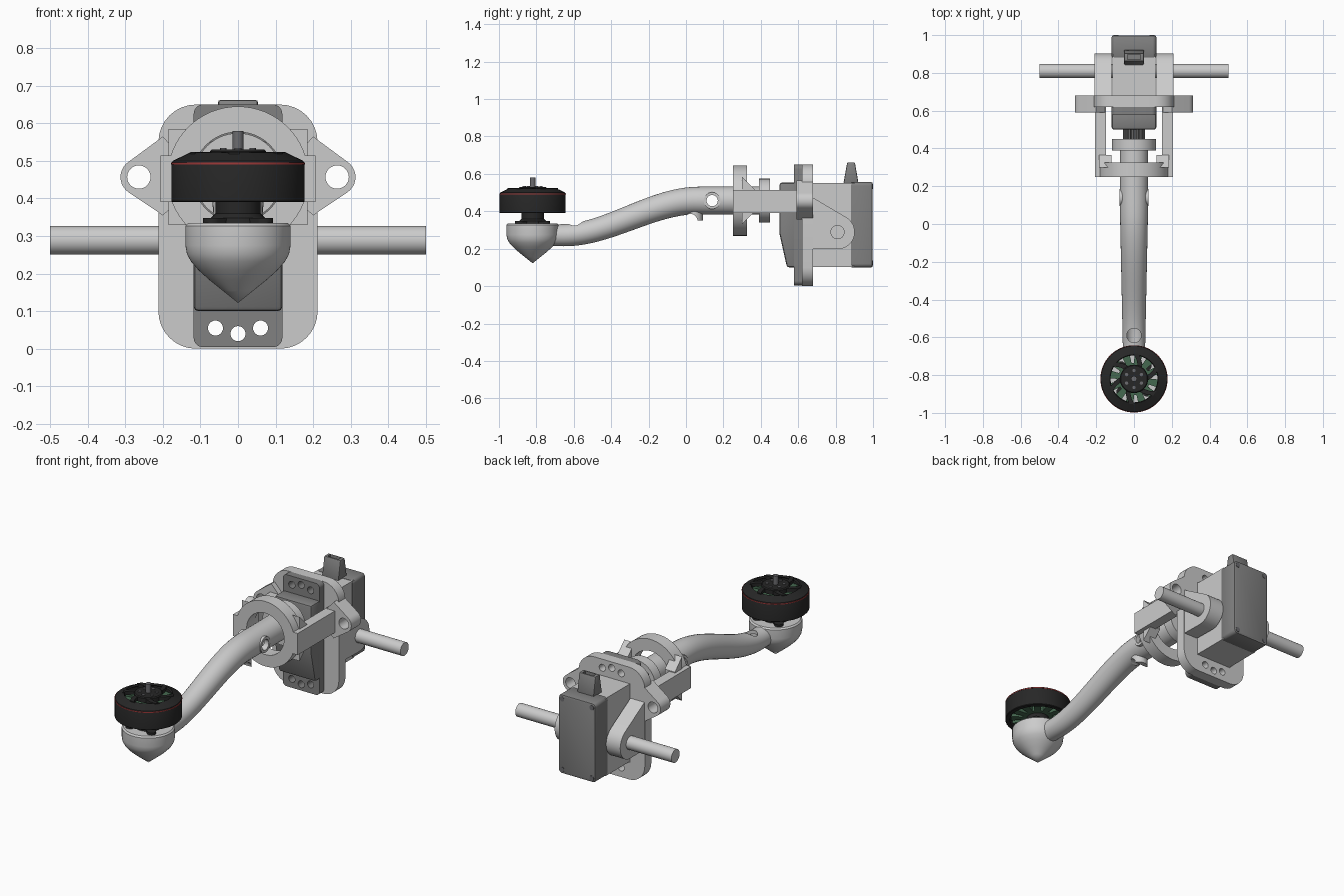
import bpy, bmesh
from math import sin, cos, pi, atan, radians
from mathutils import Vector
from mathutils.geometry import convex_hull_2d

if "Cube" in bpy.data.objects:
    bpy.data.objects.remove(bpy.data.objects["Cube"])


def mat(name, r, g, b):
    m = bpy.data.materials.new(name)
    m.diffuse_color = (r, g, b, 1)
    m.use_nodes = True
    m.node_tree.nodes["Principled BSDF"].inputs["Base Color"].default_value = m.diffuse_color
    return m


CASE = mat("case_grey", .22, .22, .22)
BLACK = mat("motor_black", .02, .02, .02)
GREEN = mat("winding_green", .06, .14, .08)
RED = mat("red_trim", .35, .04, .04)
STEEL = mat("dark_steel", .15, .15, .16)


def put(axis, u, v, h):
    # u, v lie in the plane across the axis, h runs along it
    return {'x': (h, u, v), 'y': (u, h, v), 'z': (u, v, h)}[axis]


def make(name, verts, faces, material=None):
    me = bpy.data.meshes.new(name)
    me.from_pydata(verts, [], faces)
    bm = bmesh.new()
    bm.from_mesh(me)
    bmesh.ops.remove_doubles(bm, verts=bm.verts, dist=1e-5)
    bmesh.ops.recalc_face_normals(bm, faces=bm.faces)
    bm.to_mesh(me)
    bm.free()
    ob = bpy.data.objects.new(name, me)
    bpy.context.collection.objects.link(ob)
    if material:
        me.materials.append(material)
    return ob


def prism(name, pts, axis, a, b, material=None):
    n = len(pts)
    verts = [put(axis, u, v, h) for h in (a, b) for u, v in pts]
    faces = [range(n), range(n, 2 * n)]
    faces += [(i, (i + 1) % n, n + (i + 1) % n, n + i) for i in range(n)]
    return make(name, verts, [tuple(f) for f in faces], material)


def hull(name, circles, axis, a, b, material=None, n=32):
    # prism around a set of circles (u, v, radius)
    pts = []
    for u, v, r in circles:
        pts += [Vector((u + r * cos(2 * pi * i / n), v + r * sin(2 * pi * i / n)))
                for i in range(n if r else 1)]
    return prism(name, [pts[i] for i in convex_hull_2d(pts)], axis, a, b, material)


def box(name, u, v, axis, a, b, r=0, material=None):
    return hull(name, [(x + s * r, y + t * r, r) for x, s in ((u[0], 1), (u[1], -1))
                       for y, t in ((v[0], 1), (v[1], -1))], axis, a, b, material)


def gear(name, n, r0, r1, axis, u, v, a, b, material=None):
    pts = []
    for i in range(n):
        for f, r in ((0, r0), (.3, r0), (.35, r1), (.95, r1)):
            t = 2 * pi * (i + f) / n
            pts.append((u + r * cos(t), v + r * sin(t)))
    return prism(name, pts, axis, a, b, material)


def lathe(name, prof, axis, u, v, material=None, n=64, ring=False):
    m = len(prof)
    verts = [put(axis, u + r * cos(2 * pi * i / n), v + r * sin(2 * pi * i / n), h)
             for i in range(n) for r, h in prof]
    faces = [(i * m + j, i * m + (j + 1) % m, (i + 1) % n * m + (j + 1) % m, (i + 1) % n * m + j)
             for i in range(n) for j in range(m if ring else m - 1)]
    return make(name, verts, faces, material)


def boolean(ob, others, op='DIFFERENCE'):
    bpy.context.view_layer.objects.active = ob
    for c in others:
        md = ob.modifiers.new("bool", 'BOOLEAN')
        md.operation, md.object = op, c
        bpy.ops.object.modifier_apply(modifier=md.name)
        bpy.data.objects.remove(c)
    return ob


def bevel(ob, w, seg=2):
    bpy.context.view_layer.objects.active = ob
    md = ob.modifiers.new("bevel", 'BEVEL')
    md.width, md.segments = w, seg
    bpy.ops.object.modifier_apply(modifier=md.name)
    return ob


AX = .457   # height of the tilt axis
MY = -.82   # motor centre

# Swept hollow arm
def sweep(name, y0, y1, k, steps=48, n=32):
    def mid(y):
        t = min(max((y + .66) / .72, 0), 1)
        return .272 + .185 * t * t * (3 - 2 * t)
    verts = []
    for i in range(steps + 1):
        y = y0 + (y1 - y0) * i / steps
        th = atan((mid(y + .005) - mid(y - .005)) / .01)
        r = k * (.057 + .018 * min((y + .75) / .85, 1))
        for j in range(n):
            a = 2 * pi * j / n
            verts.append((r * cos(a), y - sin(th) * r * sin(a), mid(y) + cos(th) * r * sin(a)))
    faces = [(i * n + j, i * n + (j + 1) % n, (i + 1) * n + (j + 1) % n, (i + 1) * n + j)
             for i in range(steps) for j in range(n)]
    faces += [tuple(range(n)), tuple(range(steps * n, steps * n + n))]
    return make(name, verts, faces)


arm = sweep("arm", -.75, .4, 1)
boolean(arm, [hull("boss", [(.14, AX, .045)], 'x', -.078, .078),
              hull("boss", [(0, .045, .045)], 'z', .35, .45)], 'UNION')
boolean(arm, [sweep("bore", -.64, .2, .68),
              hull("cut", [(.14, AX, .03)], 'x', -.2, .2),
              hull("cut", [(.025, .35, .036)], 'x', -.2, .2),
              hull("cut", [(0, -.59, .038)], 'z', .28, .5)])

# Nose cup below the motor
lathe("nose_cup", [(0, .335), (.132, .335), (.14, .327), (.14, .275), (.136, .252), (.125, .232),
                   (.105, .209), (.075, .182), (.04, .154), (0, .122)], 'z', 0, MY)

# Coupling flange and output spline
lathe("coupling_flange", [(0, .39), (.117, .39), (.117, .45), (0, .45)], 'y', 0, AX)
gear("output_spline", 24, .05, .058, 'y', 0, AX, .44, .51, CASE)

# Support ring and its side rails
lathe("support_ring", [(.12, .25), (.188, .25), (.188, .325), (.12, .325)], 'y', 0, AX, ring=True)
for s, side in ((-1, "left"), (1, "right")):
    a, b = sorted((s * .148, s * .207))
    box("rail_" + side, (a, b), (.25, .66), 'z', .39, .515)
    a, b = sorted((s * .12, s * .185))
    hull("gusset_" + side, [(.30, .33, 0), (.365, .395, 0), (.365, .52, 0), (.30, .585, 0)], 'x', a, b)
    # Ear with screw hole
    ear = hull("ear_" + side, [(s * .264, AX, .049), (s * .2, .565, 0), (s * .2, .355, 0),
                               (s * .15, .51, 0), (s * .15, .40, 0)], 'y', .59, .68)
    boolean(ear, [hull("cut", [(s * .264, AX, .031)], 'y', .5, .8)])
    # Pivot lug and rod
    a, b = sorted((s * .12, s * .21))
    hull("pivot_lug_" + side, [(.81, .289, .092), (.65, .49, 0), (.65, .2, 0)], 'x', a, b)
    a, b = sorted((s * .11, s * .5))
    hull("pivot_rod_" + side, [(.81, .289, .038)], 'x', a, b)


def screw_holes():
    return [hull("cut", [(x, z, .02)], 'y', .5, .75)
            for x, z in ((-.06, .055), (0, .04), (.06, .055), (-.06, .6), (0, .615), (.06, .6))]


# Mounting plate
plate = box("mounting_plate", (-.212, .212), (0, .65), 'y', .62, .68, .1)
boolean(plate, [box("cut", (-.117, .117), (.1, .555), 'y', .5, .8)] + screw_holes())

# Servo: tabs, middle, front cap, rear cap, cable exit
tabs = box("servo_tabs", (-.118, .118), (.004, .65), 'y', .578, .622, .025, CASE)
boolean(tabs, screw_holes())
box("servo_body", (-.114, .114), (.103, .552), 'y', .6, .9)
bevel(hull("servo_front_cap", [(.5, .553, 0), (.5, .28, 0), (.54, .1, 0), (.6, .1, 0), (.6, .553, 0)],
           'x', -.118, .118, CASE), .012)
bevel(box("servo_rear_cap", (-.118, .118), (.1, .556), 'y', .88, .998, .02, CASE), .008)
for x in (-.095, .095):
    for z in (.124, .532):
        hull("case_screw", [(x, z, .014)], 'y', .95, 1.0, STEEL, 16)
exit_ = hull("cable_exit", [(.842, .55, 0), (.862, .662, 0), (.903, .662, 0), (.922, .55, 0)],
             'x', -.053, .053, CASE)
boolean(bevel(exit_, .006), [box("cut", (-.035, .035), (.87, .897), 'z', .63, .7)])

# Motor: base, stator, bell, spoked top, shaft
lathe("motor_base", [(0, .33), (.075, .33), (.072, .348), (.06, .36), (.06, .41), (0, .41)], 'z', 0, MY, BLACK)
for i in range(4):
    t = pi / 4 + i * pi / 2
    hull("motor_foot", [(.05 * cos(t), MY + .05 * sin(t), .025), (.098 * cos(t), MY + .098 * sin(t), .024)],
         'z', .33, .348, BLACK)
gear("stator", 12, .085, .148, 'z', 0, MY, .402, .48, GREEN)
lathe("motor_bell", [(.152, .39), (.174, .39), (.177, .393), (.177, .492), (.174, .5),
                     (.128, .522), (.124, .512), (.152, .495)], 'z', 0, MY, BLACK, ring=True)
lathe("red_trim_ring", [(.17, .491), (.178, .491), (.178, .496), (.17, .496)], 'z', 0, MY, RED, ring=True)
hub = [(0, .5), (.075, .5), (.075, .525), (.07, .53), (0, .53)]
lathe("motor_hub", hub, 'z', 0, MY, BLACK)
for i in range(6):
    edge = [(.06 + .075 * j / 5, w) for w in (-1, 1) for j in (range(6) if w < 0 else range(5, -1, -1))]
    pts = [(r * cos(t), MY + r * sin(t)) for r, w in edge
           for t in (i * pi / 3 + (r - .06) * 6 + w * .014 / r,)]
    prism("motor_spoke", pts, 'z', .503, .524, BLACK)
    t = (i + .5) * pi / 3
    hull("hub_screw", [(.045 * cos(t), MY + .045 * sin(t), .009)], 'z', .52, .534, STEEL, 12)
hull("motor_shaft", [(0, MY, .015)], 'z', .4, .58, STEEL)

# Smooth shading with sharp edges kept
for ob in bpy.context.scene.objects:
    bpy.ops.object.select_all(action='DESELECT')
    ob.select_set(True)
    bpy.context.view_layer.objects.active = ob
    bpy.ops.object.shade_smooth_by_angle(angle=radians(30))
